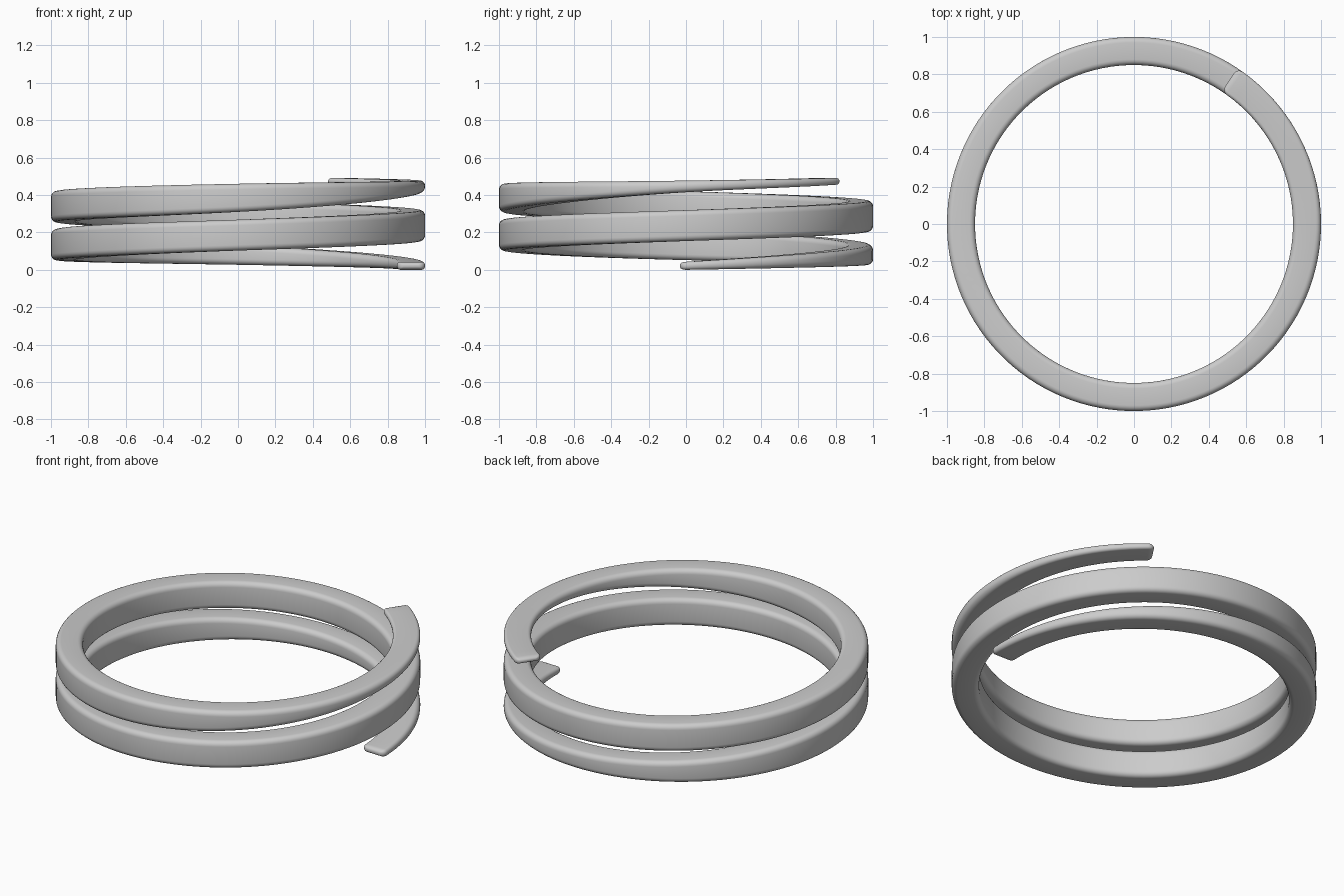
import bpy, bmesh, math

if "Cube" in bpy.data.objects:
    bpy.data.objects.remove(bpy.data.objects["Cube"])

# Height of the band's lower and upper edge at key angles (degrees)
ANGLES = [0, 90, 180, 270, 360, 450, 540, 630, 720, 774.5]
BOTTOM = [0.0, 0.027, 0.052, 0.103, 0.154, 0.205, 0.256, 0.310, 0.415, 0.455]
TOP = [0.043, 0.135, 0.215, 0.268, 0.319, 0.369, 0.42, 0.460, 0.477, 0.491]
R_IN, R_OUT = 0.85, 1.0
CORNER, SEG = 0.03, 5
CAP = 0.032


def sample(vals, a):
    """Smooth interpolation through the key heights."""
    n = len(ANGLES)
    i = max(k for k in range(n - 1) if ANGLES[k] <= a)

    def slope(k):
        lo, hi = max(k - 1, 0), min(k + 1, n - 1)
        return (vals[hi] - vals[lo]) / (ANGLES[hi] - ANGLES[lo])
    h = ANGLES[i + 1] - ANGLES[i]
    t = (a - ANGLES[i]) / h
    return ((2*t**3 - 3*t*t + 1) * vals[i] + (t**3 - 2*t*t + t) * h * slope(i)
            + (3*t*t - 2*t**3) * vals[i + 1] + (t**3 - t*t) * h * slope(i + 1))


def ring(bm, a, advance=0.0, shrink=0.0):
    """Rounded rectangular section; advance and shrink shape the end caps."""
    lo, hi = sample(BOTTOM, a), sample(TOP, a)
    inset_z = shrink * (hi - lo) * 0.42
    inset_r = shrink * 0.035
    lo, hi = lo + inset_z, hi - inset_z
    r0, r1 = R_IN + inset_r, R_OUT - inset_r
    c = min(CORNER, (hi - lo) * 0.45)
    ang = math.radians(a) + advance / 0.925
    verts = []
    for q, (cr, cz) in enumerate([(r1 - c, hi - c), (r0 + c, hi - c),
                                  (r0 + c, lo + c), (r1 - c, lo + c)]):
        for s in range(SEG + 1):
            t = math.pi / 2 * (q + s / SEG)
            r, z = cr + c * math.cos(t), cz + c * math.sin(t)
            verts.append(bm.verts.new((r * math.cos(ang), r * math.sin(ang), z)))
    return verts


# Coil: sweep with rounded, thinned ends
bm = bmesh.new()
last = ANGLES[-1]
cap_steps = [math.pi / 2 * k / 5 for k in range(5, 0, -1)]
rings = [ring(bm, 0, -CAP * math.sin(t), 1 - math.cos(t)) for t in cap_steps]
N = 260
rings += [ring(bm, last * k / N) for k in range(N + 1)]
rings += [ring(bm, last, CAP * math.sin(t), 1 - math.cos(t))
          for t in reversed(cap_steps)]
for a, b in zip(rings, rings[1:]):
    m = len(a)
    for j in range(m):
        bm.faces.new((a[j], a[(j + 1) % m], b[(j + 1) % m], b[j]))
bm.faces.new(rings[0])
bm.faces.new(rings[-1])
bmesh.ops.recalc_face_normals(bm, faces=bm.faces[:])
for f in bm.faces:
    f.smooth = True
mesh = bpy.data.meshes.new("spring_coil")
bm.to_mesh(mesh)
bm.free()
coil = bpy.data.objects.new("spring_coil", mesh)
bpy.context.collection.objects.link(coil)
